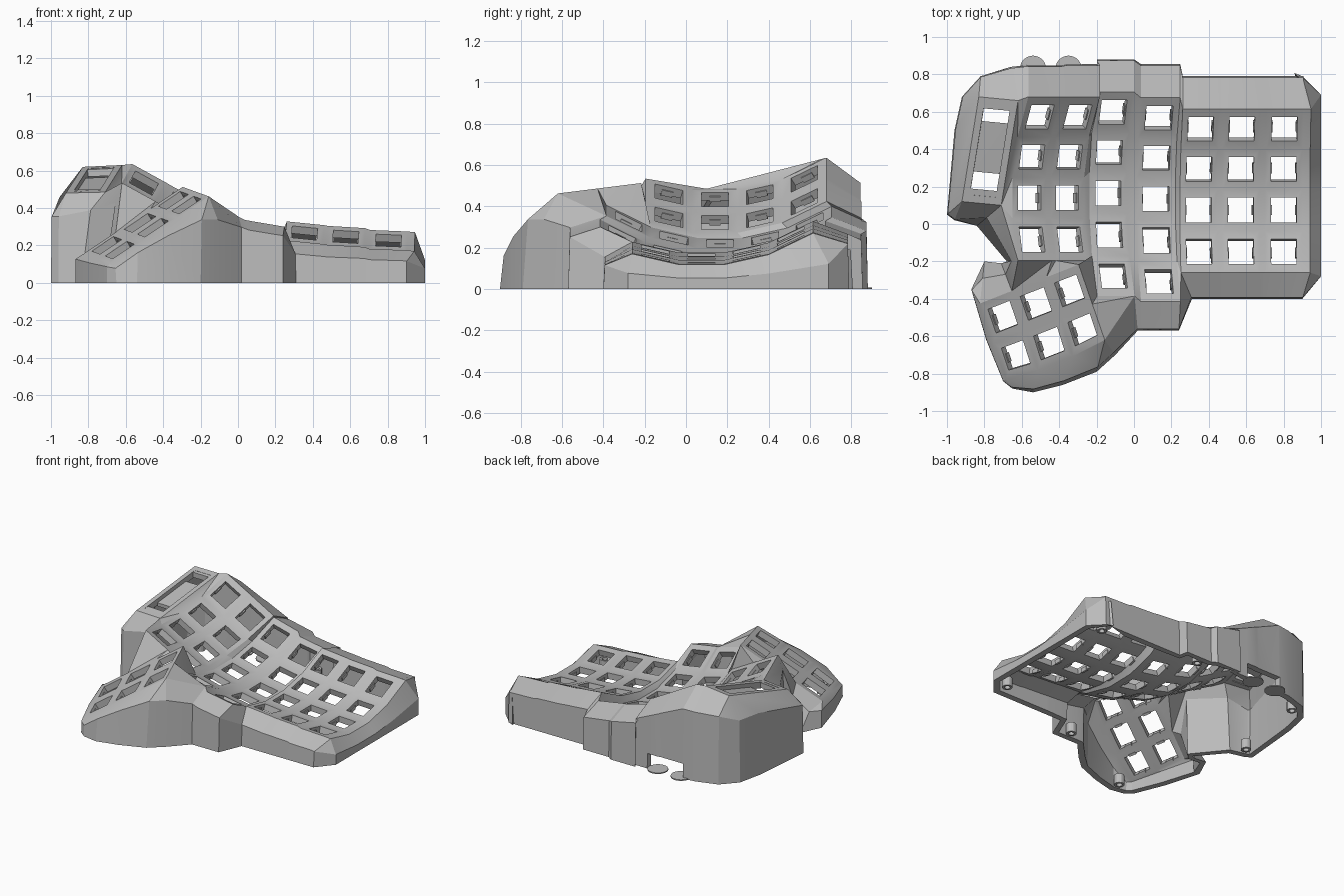
import bpy, bmesh, math
from mathutils import Vector

old = bpy.data.objects.get("Cube")
if old:
    bpy.data.objects.remove(old, do_unlink=True)

grey = bpy.data.materials.new("plain_grey")
grey.use_nodes = True
colour = (0.5, 0.5, 0.5, 1)
grey.diffuse_color = colour
grey.node_tree.nodes["Principled BSDF"].inputs["Base Color"].default_value = colour


def make_object(name, mesh_builder):
    mesh = bpy.data.meshes.new(name)
    mesh_builder.to_mesh(mesh)
    mesh_builder.free()
    mesh.materials.append(grey)
    obj = bpy.data.objects.new(name, mesh)
    bpy.context.collection.objects.link(obj)
    return obj


shell = bmesh.new()
clips = bmesh.new()


def point(x, y, z):
    return shell.verts.new((x, y, z))


def face(*verts):
    unique = list(dict.fromkeys(verts))
    if len(unique) > 2:
        return shell.faces.new(unique)


def hull(bm, points):
    verts = [bm.verts.new(p) for p in points]
    bmesh.ops.convex_hull(bm, input=verts)


def framed_hole(a, b, c, d, u, v):
    """Ring of four faces around a hole; a-b is the back edge, d-c the front."""
    def at(s, t):
        return a.co.lerp(b.co, s).lerp(d.co.lerp(c.co, s), t)
    outer = (a, b, c, d)
    inner = [point(*at(s, t)) for s, t in ((u, v), (1 - u, v), (1 - u, 1 - v), (u, 1 - v))]
    for i in range(4):
        k = (i + 1) % 4
        face(outer[i], outer[k], inner[k], inner[i])
    return [p.co.copy() for p in inner]


def key_cell(a, b, c, d):
    p, q, r, s = framed_hole(a, b, c, d, 0.16, 0.2)
    across = (q - p).normalized()
    down = across.cross(s - p).normalized()
    if down.z > 0:
        down = -down
    # retaining clip on each side of the opening
    for back, front, inward in ((p, s, across), (q, r, -across)):
        hull(clips, [back.lerp(front, t) + inward * i + down * h
                     for t in (0.3, 0.7) for i in (-0.01, 0.006) for h in (0.02, 0.05)])


# Key columns: x, middle y, height, sideways slope, half width, rows
columns = [
    (-0.562, 0.14, 0.427, -0.55, 0.09, 4),
    (-0.36, 0.14, 0.315, -0.55, 0.09, 4),
    (-0.14, 0.165, 0.215, -0.26, 0.1, 5),
    (0.115, 0.135, 0.153, -0.17, 0.105, 5),
    (0.345, 0.075, 0.16, -0.1, 0.1, 4),
    (0.57, 0.075, 0.14, -0.06, 0.1, 4),
    (0.8, 0.075, 0.12, -0.04, 0.1, 4),
]
row_lines = (0.54, 0.325, 0.11, -0.11, -0.335, -0.55)
E = {}
for c, (x, y, z, slope, half, rows) in enumerate(columns):
    for side in (0, 1):
        dx = half * (2 * side - 1)
        for j in range(rows + 1):
            d = row_lines[j]
            rise = 1 - math.sqrt(1 - d * d)
            E[c, side, j] = point(x + dx - slope * rise, y + d, z + slope * dx + rise)
    for j in range(rows):
        key_cell(E[c, 0, j], E[c, 1, j], E[c, 1, j + 1], E[c, 0, j + 1])

# Webs between neighbouring columns
for c in range(6):
    for j in range(min(columns[c][5], columns[c + 1][5])):
        face(E[c, 1, j], E[c + 1, 0, j], E[c + 1, 0, j + 1], E[c, 1, j + 1])

# Margin strip beyond the last column
margin = [point(E[6, 1, j].co.x + 0.04, E[6, 1, j].co.y, E[6, 1, j].co.z - 0.004) for j in range(5)]
for j in range(4):
    face(E[6, 1, j], margin[j], margin[j + 1], E[6, 1, j + 1])

# Thumb cluster plate
origin = Vector((-0.848, -0.402, 0.15))
along = Vector((0.185, 0.073, 0.125))
forward = Vector((0.083, -0.24, -0.03))
T = {(i, j): point(*(origin + along * u + forward * v))
     for i, u in enumerate((0.08, 1, 2, 2.93)) for j, v in enumerate((0.12, 1, 1.8))}
for i in (1, 2):
    T[i, 2].co.y -= 0.02
for i in range(3):
    for j in range(2):
        key_cell(T[i, j], T[i + 1, j], T[i + 1, j + 1], T[i, j + 1])

# Joins between the thumb plate and the columns
corner = E[0, 0, 4]
face(corner, T[1, 0], E[0, 1, 4])
face(T[1, 0], T[2, 0], E[0, 1, 4])
face(T[2, 0], E[1, 0, 4], E[0, 1, 4])
face(T[2, 0], T[3, 0], E[1, 0, 4])
face(T[3, 0], E[1, 1, 4], E[1, 0, 4])
face(T[3, 0], E[2, 0, 4], E[1, 1, 4])
face(T[3, 0], E[2, 0, 5], E[2, 0, 4])
face(T[3, 0], T[3, 1], E[2, 0, 5])
face(T[3, 1], E[2, 1, 5], E[2, 0, 5])
face(T[3, 1], T[3, 2], E[2, 1, 5])
face(E[3, 1, 4], E[3, 1, 5], E[4, 0, 4])

# Side panel with the long slot
panel = [point(-0.83, 0.68, 0.62), point(-0.62, 0.66, 0.63),
         point(-0.71, 0.1, 0.485), point(-0.92, 0.12, 0.48)]
slot = framed_hole(*panel, 0.17, 0.07)
back_left, back_right, front_right, front_left = panel
face(back_right, E[0, 0, 0], E[0, 0, 1])
face(back_right, E[0, 0, 1], front_right)
for j in (1, 2, 3):
    face(front_right, E[0, 0, j], E[0, 0, j + 1])

# Outer walls: top vertex, foot position, shoulder reach and shoulder height
BACK, LEFT, RIGHT, NOTCH = (0.96, 0.81), (0.95, 0.74), (1, 0.45), (0.6, 0.8)
FRONT, BLOCK, THUMB = (0.95, 0.68), (0.95, 0.84), (0.85, 0.73)
wall = [(margin[4], 0.9, -0.4, FRONT), (margin[4], 1, -0.28, RIGHT)]
wall += [(margin[j], 1, margin[j].co.y, RIGHT) for j in (3, 2, 1)]
wall += [(margin[0], 1, 0.69, RIGHT), (margin[0], 0.9, 0.79, BACK)]
back_line = (0.85, 0.855, 0.88, 0.855, 0.79, 0.79, 0.79)
for c in range(6, -1, -1):
    wall += [(E[c, s, 0], E[c, s, 0].co.x, back_line[c], BACK) for s in (1, 0)]
wall += [
    (back_right, -0.66, 0.84, BACK), (back_left, -0.82, 0.79, BACK),
    (back_left, -0.92, 0.68, LEFT), (back_left, -0.96, 0.5, LEFT),
    (front_left, -1, 0.05, LEFT), (front_left, -0.96, 0.02, LEFT),
    (front_right, -0.84, -0.01, NOTCH), (corner, -0.68, -0.2, NOTCH),
    (T[1, 0], -0.71, -0.21, NOTCH), (T[0, 0], -0.8, -0.2, NOTCH),
    (T[0, 0], -0.87, -0.35, BACK), (T[0, 1], -0.79, -0.62, BACK),
    (T[0, 2], -0.7, -0.84, BACK), (T[0, 2], -0.65, -0.88, THUMB),
    (T[1, 2], -0.54, -0.9, THUMB), (T[2, 2], -0.38, -0.86, THUMB),
    (T[3, 2], -0.2, -0.79, THUMB), (T[3, 2], -0.1, -0.7, THUMB),
    (E[2, 1, 5], 0.02, -0.57, BLOCK), (E[3, 0, 5], 0.06, -0.57, BLOCK),
    (E[3, 1, 5], 0.24, -0.57, BLOCK), (E[4, 0, 4], 0.31, -0.4, FRONT),
]
for c in (4, 5, 6):
    wall += [(E[c, s, 4], E[c, s, 4].co.x, -0.4, FRONT)
             for s in (0, 1) if (c, s) not in ((4, 0), (6, 1))]
wall += [(E[6, 1, 4], 0.88, -0.4, FRONT)]
# the back edge of the margin strip closes onto the same wall
rings = []
for top, x, y, (reach, height) in wall:
    foot = Vector((x, y, 0))
    shoulder = top.co.lerp(foot, reach)
    shoulder.z = top.co.z * height
    rings.append((top, point(*shoulder), point(*foot)))
for (t1, s1, f1), (t2, s2, f2) in zip(rings, rings[1:] + rings[:1]):
    face(t1, t2, s2, s1)
    face(s1, s2, f2, f1)

# Cable opening in the back wall
x_low, x_high, z_high = -0.57, -0.28, 0.11


def back_faces():
    return [f for f in shell.faces
            if f.calc_center_median().y > 0.8 and -0.75 < f.calc_center_median().x < -0.1
            and min(v.co.z for v in f.verts) < 0.001]


for position, normal in (((x_low, 0, 0), (1, 0, 0)), ((x_high, 0, 0), (1, 0, 0)),
                         ((0, 0, z_high), (0, 0, 1))):
    chosen = back_faces()
    geometry = set(chosen)
    for f in chosen:
        geometry.update(f.edges)
        geometry.update(f.verts)
    bmesh.ops.bisect_plane(shell, geom=list(geometry), plane_co=position, plane_no=normal)
opening = [f for f in back_faces()
           if x_low < f.calc_center_median().x < x_high and f.calc_center_median().z < z_high]
bmesh.ops.delete(shell, geom=opening, context="FACES")

bmesh.ops.recalc_face_normals(shell, faces=shell.faces[:])
shell.normal_update()
if sum(f.normal.z * f.calc_area() for f in shell.faces) < 0:
    bmesh.ops.reverse_faces(shell, faces=shell.faces[:])

case = make_object("case_shell", shell)
thick = case.modifiers.new("thickness", "SOLIDIFY")
thick.thickness = 0.045
thick.offset = -1
bpy.ops.object.select_all(action="DESELECT")
case.select_set(True)
bpy.context.view_layer.objects.active = case
bpy.ops.object.modifier_apply(modifier=thick.name)
# level the underside of the walls
for v in case.data.vertices:
    if v.co.z < 0.03 and v.co.z != 0:
        v.co.z = 0
bpy.ops.object.shade_smooth_by_angle(angle=math.radians(20))

make_object("key_clips", clips)

# Recessed tray and end lips inside the long slot
tray = bmesh.new()
a, b, c, d = slot
for start, end, high, low in ((0.18, 0.74, 0.03, 0.055), (-0.02, 0.04, 0.002, 0.04), (0.93, 1.02, 0.002, 0.04)):
    corners = [left.lerp(right, t) for left, right in ((a, d), (b, c)) for t in (start, end)]
    hull(tray, [p - Vector((0, 0, h)) for p in corners for h in (high, low)])
make_object("slot_tray", tray)

# Screw posts inside the foot of the walls
posts = bmesh.new()
for x, y in ((0.87, 0.7), (0.87, -0.29), (0.14, -0.49), (-0.55, -0.81), (-0.9, 0.1), (-0.8, 0.7), (0.1, 0.78)):
    loops = [[posts.verts.new((x + r * math.cos(i * math.pi / 8), y + r * math.sin(i * math.pi / 8), z))
              for i in range(16)] for r, z in ((0.035, 0), (0.035, 0.07), (0.02, 0.07), (0.02, 0))]
    for one, two in zip(loops, loops[1:] + loops[:1]):
        for i in range(16):
            k = (i + 1) % 16
            posts.faces.new((one[i], one[k], two[k], two[i]))
make_object("screw_posts", posts)

# Thin foot discs by the cable opening
for x, name in ((-0.54, "foot_disc_outer"), (-0.35, "foot_disc_inner")):
    bpy.ops.mesh.primitive_cylinder_add(vertices=32, radius=0.07, depth=0.008, location=(x, 0.83, 0.004))
    disc = bpy.context.object
    disc.name = name
    disc.data.materials.append(grey)
